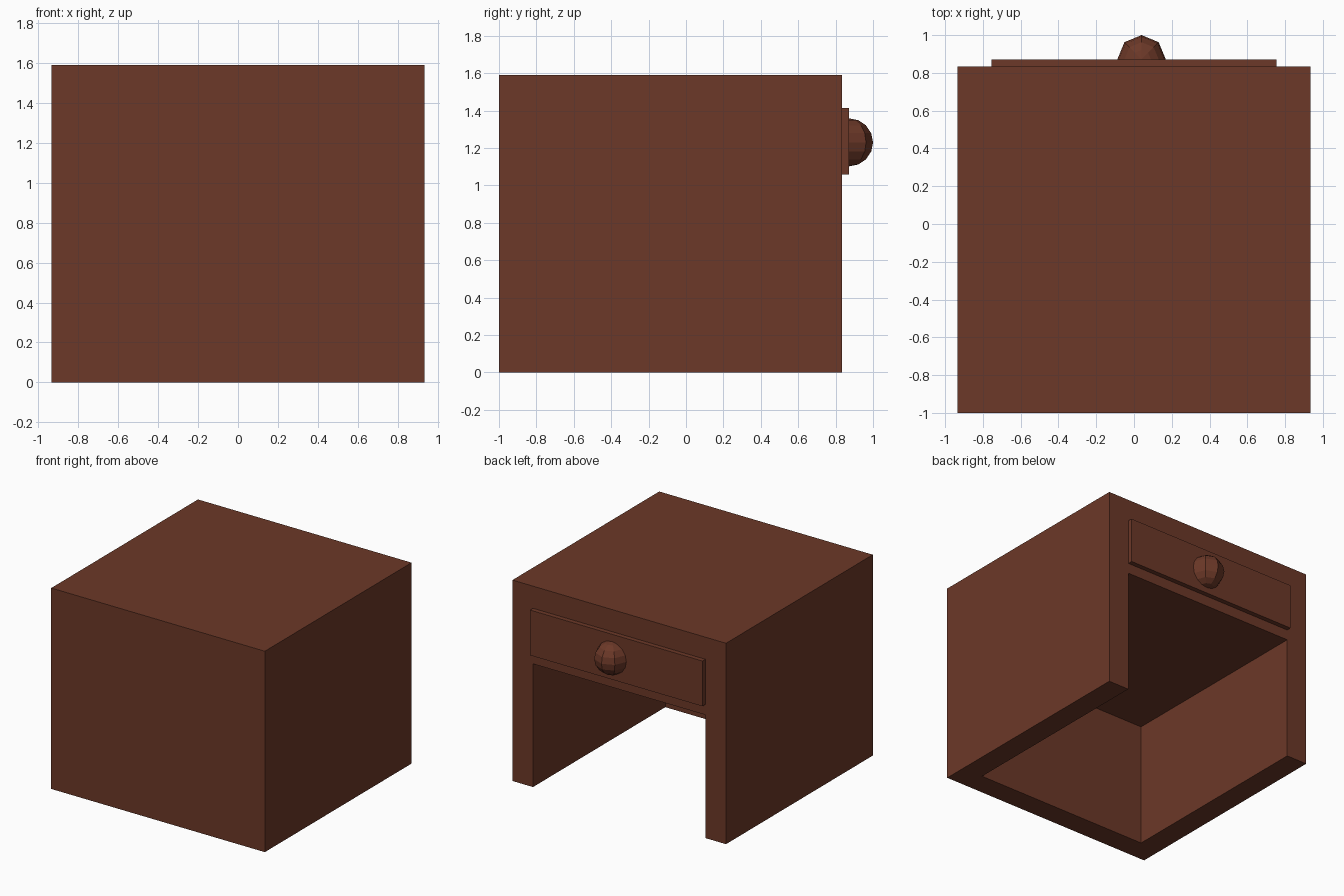
import bpy
from mathutils import Matrix

if "Cube" in bpy.data.objects:
    bpy.data.objects.remove(bpy.data.objects["Cube"])

wood = bpy.data.materials.new("dark_wood")
wood.diffuse_color = (0.15, 0.04, 0.021, 1)
wood.use_nodes = True
wood.node_tree.nodes["Principled BSDF"].inputs["Base Color"].default_value = wood.diffuse_color


def box(name, lo, hi):
    """Axis-aligned box between two corners."""
    bpy.ops.mesh.primitive_cube_add(size=1)
    ob = bpy.context.object
    ob.name = name
    size = [b - a for a, b in zip(lo, hi)]
    mid = [(a + b) / 2 for a, b in zip(lo, hi)]
    ob.data.transform(Matrix.Translation(mid) @ Matrix.Diagonal((*size, 1)))
    ob.data.materials.append(wood)
    return ob


# Desk body: solid block with a knee space open at the back and bottom
body = box("desk_body", (-0.935, -1.0, 0.0), (0.935, 0.835, 1.59))
cutter = box("knee_space_cutter", (-0.755, -0.82, -0.2), (0.755, 1.2, 0.975))
cutter.hide_render = True

cut = body.modifiers.new("knee_space", 'BOOLEAN')
cut.operation = 'DIFFERENCE'
cut.solver = 'EXACT'
cut.object = cutter
bpy.context.view_layer.objects.active = body
bpy.ops.object.modifier_apply(modifier=cut.name)
bpy.data.objects.remove(cutter)

# Drawer front: thin raised panel above the knee space
box("drawer_front", (-0.755, 0.83, 1.057), (0.755, 0.872, 1.415))

# Drawer knob: faceted ball half sunk into the panel
bpy.ops.mesh.primitive_uv_sphere_add(segments=8, ring_count=8, radius=0.128,
                                     location=(0.04, 0.872, 1.23))
knob = bpy.context.object
knob.name = "drawer_knob"
knob.data.materials.append(wood)
